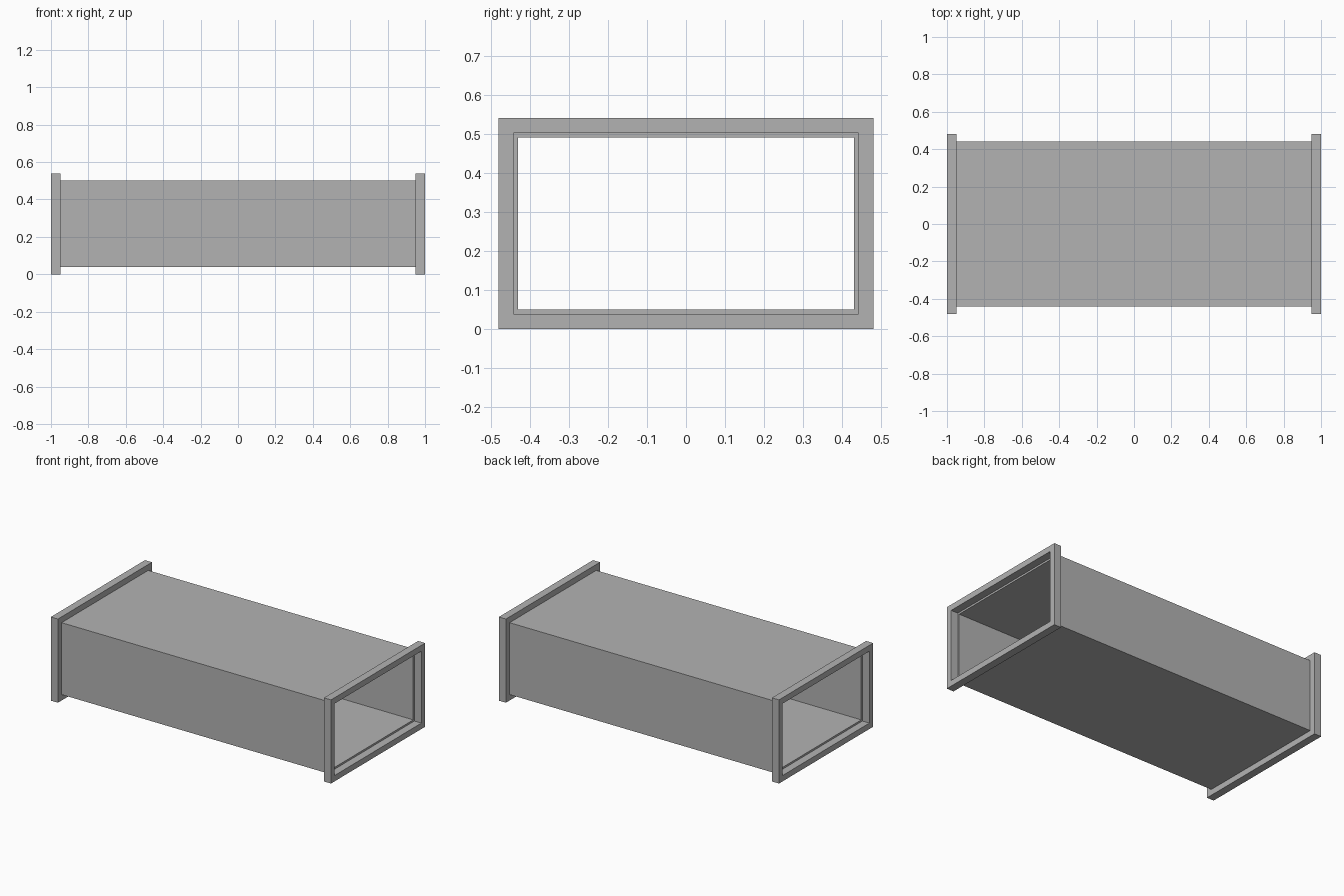
import bpy
import bmesh

cube = bpy.data.objects.get("Cube")
if cube:
    bpy.data.objects.remove(cube, do_unlink=True)

# Plain sheet metal grey
metal = bpy.data.materials.new("sheet_metal_grey")
metal.use_nodes = True
grey = (0.45, 0.45, 0.45, 1)
metal.diffuse_color = grey
metal.node_tree.nodes["Principled BSDF"].inputs["Base Color"].default_value = grey

MID_Z = 0.27
CORNERS = ((-1, -1), (1, -1), (1, 1), (-1, 1))


def rect_tube(name, x0, x1, half_y, half_z, wall):
    """Open rectangular tube along x with the given wall thickness."""
    bm = bmesh.new()

    def ring(x, inset):
        return [bm.verts.new((x, sy * (half_y - inset), MID_Z + sz * (half_z - inset)))
                for sy, sz in CORNERS]

    # Outer skin, far rim, inner skin, near rim
    loops = [ring(x0, 0), ring(x1, 0), ring(x1, wall), ring(x0, wall)]
    for a, b in zip(loops, loops[1:] + loops[:1]):
        for i in range(4):
            j = (i + 1) % 4
            bm.faces.new((a[i], a[j], b[j], b[i]))
    bmesh.ops.recalc_face_normals(bm, faces=bm.faces)
    mesh = bpy.data.meshes.new(name)
    bm.to_mesh(mesh)
    bm.free()
    mesh.materials.append(metal)
    obj = bpy.data.objects.new(name, mesh)
    bpy.context.collection.objects.link(obj)
    return obj


# Duct body, stopping at the back of each flange
rect_tube("duct_body", -0.95, 0.95, 0.442, 0.232, 0.012)

# Flange frames around both ends
rect_tube("right_flange", -1.0, -0.95, 0.48, 0.27, 0.038)
rect_tube("left_flange", 0.95, 1.0, 0.48, 0.27, 0.038)
